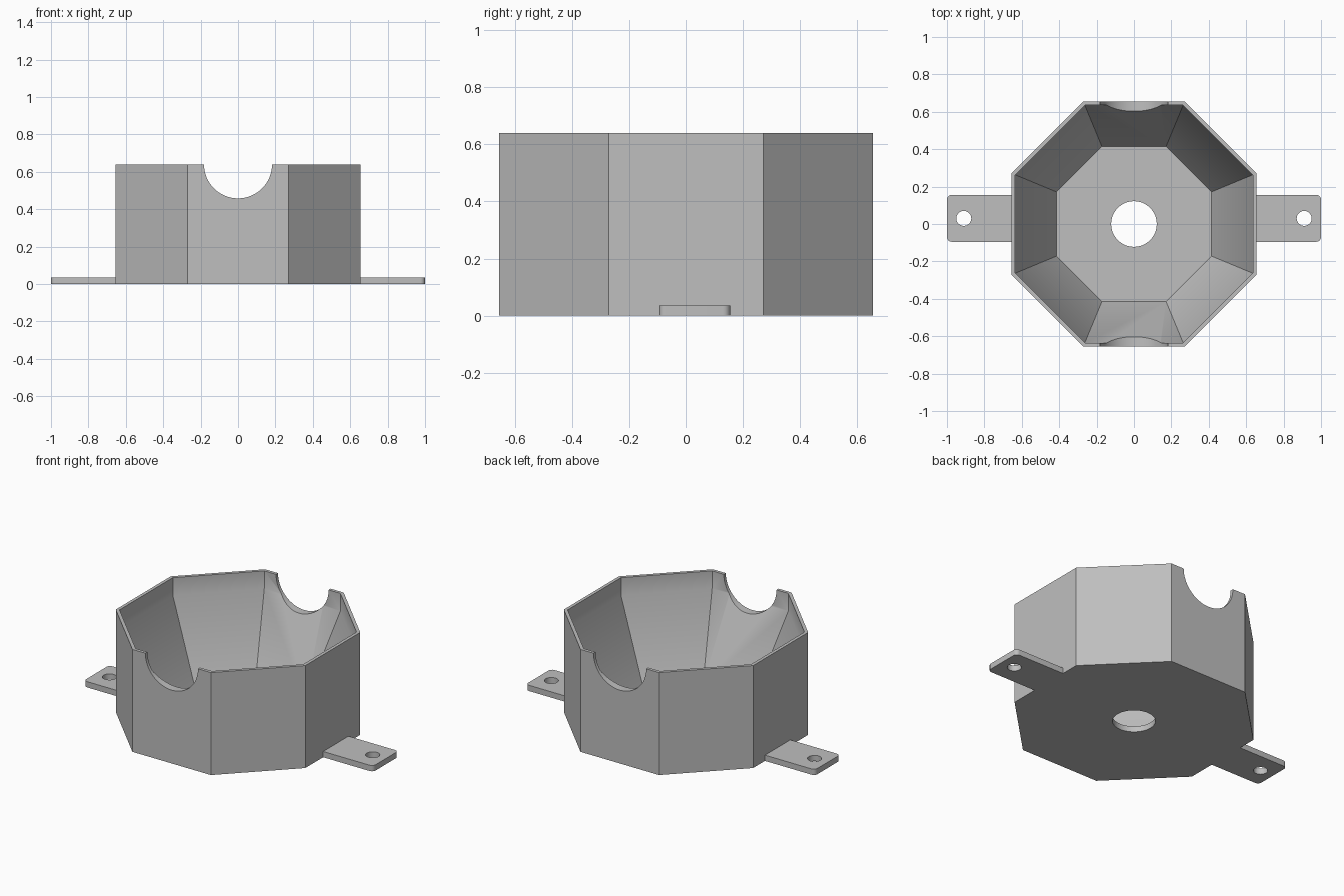
import bpy
import bmesh
from math import pi, cos, radians
from mathutils import Matrix

cube = bpy.data.objects.get("Cube")
if cube:
    bpy.data.objects.remove(cube, do_unlink=True)

HEIGHT, PLATE = 0.64, 0.036
OUTER, RIM, FLOOR = 0.655, 0.635, 0.415   # octagon apothems
TAB_Y = 0.03

grey = bpy.data.materials.new("plain grey")
grey.use_nodes = True
grey.diffuse_color = (0.52, 0.52, 0.52, 1)
grey.node_tree.nodes["Principled BSDF"].inputs["Base Color"].default_value = grey.diffuse_color


def add_object(name, bm):
    bmesh.ops.recalc_face_normals(bm, faces=bm.faces)
    mesh = bpy.data.meshes.new(name)
    bm.to_mesh(mesh)
    bm.free()
    ob = bpy.data.objects.new(name, mesh)
    bpy.context.collection.objects.link(ob)
    return ob


def cylinder(name, radius, depth, location, rotation=None):
    bm = bmesh.new()
    matrix = Matrix.Translation(location) @ (rotation or Matrix())
    bmesh.ops.create_cone(bm, cap_ends=True, segments=64, radius1=radius,
                          radius2=radius, depth=depth, matrix=matrix)
    ob = add_object(name, bm)
    ob.hide_render = True
    return ob


def cut_and_finish(ob, cutters):
    """Subtract the cutters, apply, remove them, then colour and shade."""
    bpy.ops.object.select_all(action='DESELECT')
    ob.select_set(True)
    bpy.context.view_layer.objects.active = ob
    for cutter in cutters:
        mod = ob.modifiers.new("cut", 'BOOLEAN')
        mod.operation, mod.solver, mod.object = 'DIFFERENCE', 'EXACT', cutter
        bpy.ops.object.modifier_apply(modifier=mod.name)
        bpy.data.objects.remove(cutter, do_unlink=True)
    ob.data.materials.clear()
    ob.data.materials.append(grey)
    bpy.ops.object.shade_smooth_by_angle(angle=radians(30))


# Octagonal cup: outer wall, thin rim, straight lip, sloping inner wall, floor
bm = bmesh.new()
rings = []
for apothem, z in [(OUTER, 0), (OUTER, HEIGHT), (RIM, HEIGHT), (RIM, 0.53), (FLOOR, PLATE)]:
    turn = Matrix.Translation((0, 0, z)) @ Matrix.Rotation(pi / 8, 4, 'Z')
    rings.append(bmesh.ops.create_circle(bm, segments=8, radius=apothem / cos(pi / 8),
                                         matrix=turn)["verts"])
for low, high in zip(rings, rings[1:]):
    for i in range(8):
        j = (i + 1) % 8
        bm.faces.new((low[i], low[j], high[j], high[i]))
bm.faces.new(rings[0])
bm.faces.new(rings[-1])
cup = add_object("octagonal_cup", bm)
cut_and_finish(cup, [
    cylinder("floor_hole_cutter", 0.122, 0.3, (0, 0, 0)),
    cylinder("notch_cutter", 0.182, 2, (0, 0, HEIGHT), Matrix.Rotation(pi / 2, 4, 'X')),
])

# Mounting tabs with rounded outer corners and a screw hole
for side, name in ((1, "left_mounting_tab"), (-1, "right_mounting_tab")):
    bm = bmesh.new()
    length = 1 - OUTER
    size = Matrix.Diagonal((length, 0.25, PLATE, 1))
    place = Matrix.Translation((side * (OUTER + length / 2), TAB_Y, PLATE / 2))
    bmesh.ops.create_cube(bm, size=1, matrix=place @ size)
    corners = [e for e in bm.edges
               if all(abs(v.co.x) > 0.99 for v in e.verts)
               and abs(e.verts[0].co.z - e.verts[1].co.z) > 0.01]
    bmesh.ops.bevel(bm, geom=corners, offset=0.025, segments=6, profile=0.5, affect='EDGES')
    tab = add_object(name, bm)
    cut_and_finish(tab, [cylinder("screw_hole_cutter", 0.04, 0.3, (side * 0.91, TAB_Y, 0))])
